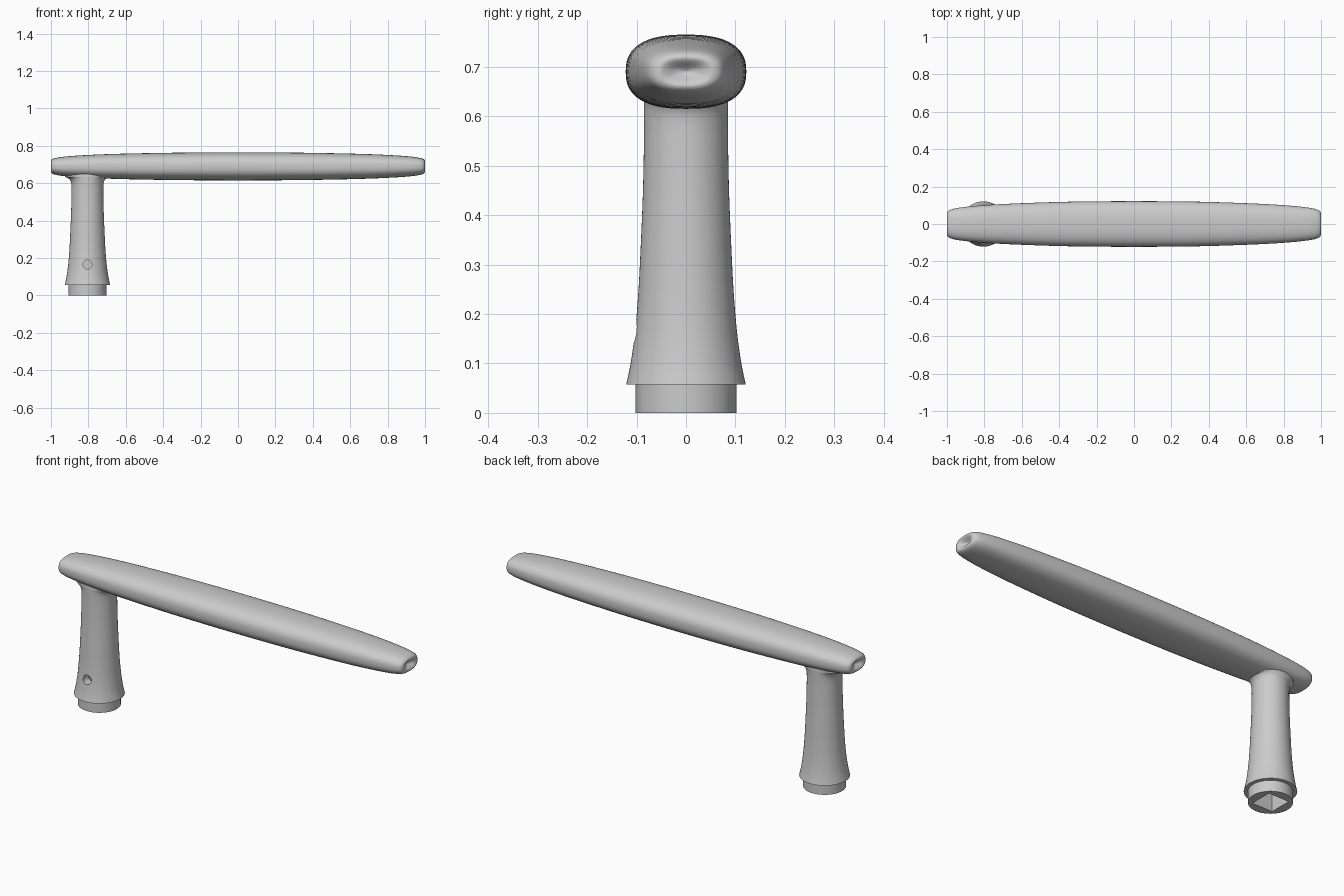
import bpy, bmesh, math
from mathutils import Vector

if "Cube" in bpy.data.objects:
    bpy.data.objects.remove(bpy.data.objects["Cube"])

STEM_X = -0.805
GRIP_Z = 0.69


def ring(a, b, power, count):
    """Superellipse points with half sizes a, b."""
    pts = []
    for i in range(count):
        t = 2 * math.pi * i / count
        c, s = math.cos(t), math.sin(t)
        pts.append((a * math.copysign(abs(c) ** (2 / power), c),
                    b * math.copysign(abs(s) ** (2 / power), s)))
    return pts


def loft(name, rings, smooth_angle):
    """Skin a list of point rings and cap both ends."""
    bm = bmesh.new()
    loops = [[bm.verts.new(p) for p in r] for r in rings]
    n = len(loops[0])
    for lo, hi in zip(loops, loops[1:]):
        for i in range(n):
            j = (i + 1) % n
            bm.faces.new((lo[i], lo[j], hi[j], hi[i]))
    bm.faces.new(loops[0][::-1])
    bm.faces.new(loops[-1])
    bmesh.ops.recalc_face_normals(bm, faces=bm.faces)
    me = bpy.data.meshes.new(name)
    bm.to_mesh(me)
    bm.free()
    ob = bpy.data.objects.new(name, me)
    bpy.context.collection.objects.link(ob)
    smooth(ob, smooth_angle)
    return ob


def smooth(ob, degrees):
    bpy.ops.object.select_all(action='DESELECT')
    ob.select_set(True)
    bpy.context.view_layer.objects.active = ob
    bpy.ops.object.shade_smooth_by_angle(angle=math.radians(degrees))


def refine(points, steps):
    """Catmull-Rom interpolation through tuples."""
    p = [Vector(q) for q in points]
    p = [2 * p[0] - p[1]] + p + [2 * p[-1] - p[-2]]
    out = []
    for a, b, c, d in zip(p, p[1:], p[2:], p[3:]):
        for k in range(steps):
            t = k / steps
            out.append(0.5 * (2 * b + (c - a) * t + (2 * a - 5 * b + 4 * c - d) * t * t
                              + (3 * b - a - 3 * c + d) * t ** 3))
    return out + [p[-2]]


def cut(target, cutter):
    mod = target.modifiers.new("cut", 'BOOLEAN')
    mod.operation = 'DIFFERENCE'
    mod.solver = 'EXACT'
    mod.object = cutter
    bpy.context.view_layer.objects.active = target
    bpy.ops.object.modifier_apply(modifier=mod.name)
    bpy.data.objects.remove(cutter)


# Grip: (x, half width, half height), tapered, with a shallow dimple in each end
half = [(0.980, 0.004, 0.002), (0.986, 0.022, 0.010), (0.997, 0.042, 0.021),
        (1.0, 0.055, 0.030), (0.992, 0.070, 0.039), (0.97, 0.080, 0.046),
        (0.92, 0.089, 0.053), (0.82, 0.099, 0.060), (0.65, 0.109, 0.067),
        (0.35, 0.119, 0.073), (0, 0.122, 0.075)]
full = half + [(-x, w, h) for x, w, h in half[-2::-1]]
loft("grip", [[(x, y, GRIP_Z + z) for y, z in ring(w, h, 2.5, 64)]
              for x, w, h in refine(full, 4)], 80)

# Stem: (z, half size in x, half size in y), flared along the grip at the top
curve = [(0.057, 0.121, 0.121), (0.10, 0.112, 0.112), (0.165, 0.103, 0.103),
         (0.25, 0.096, 0.096), (0.35, 0.091, 0.091), (0.45, 0.087, 0.087),
         (0.55, 0.085, 0.085), (0.595, 0.086, 0.085), (0.615, 0.092, 0.085),
         (0.626, 0.102, 0.085), (0.634, 0.120, 0.085)]
profile = ([(0, 0.102, 0.102), (0.057, 0.102, 0.102)] + refine(curve, 4)
           + [(0.68, 0.11, 0.08)])
stem = loft("stem", [[(STEM_X + x, y, z) for x, y in ring(a, b, 2, 64)]
                     for z, a, b in profile], 35)

# Square spindle socket in the foot
bpy.ops.mesh.primitive_cube_add(size=1, location=(STEM_X, 0, 0.15))
socket = bpy.context.object
socket.scale = (0.116, 0.116, 0.4)
cut(stem, socket)

# Set screw hole from the front into the socket
bpy.ops.mesh.primitive_cylinder_add(vertices=32, radius=0.024, depth=0.16,
                                    location=(STEM_X, -0.1, 0.165),
                                    rotation=(math.pi / 2, 0, 0))
cut(stem, bpy.context.object)
smooth(stem, 35)
